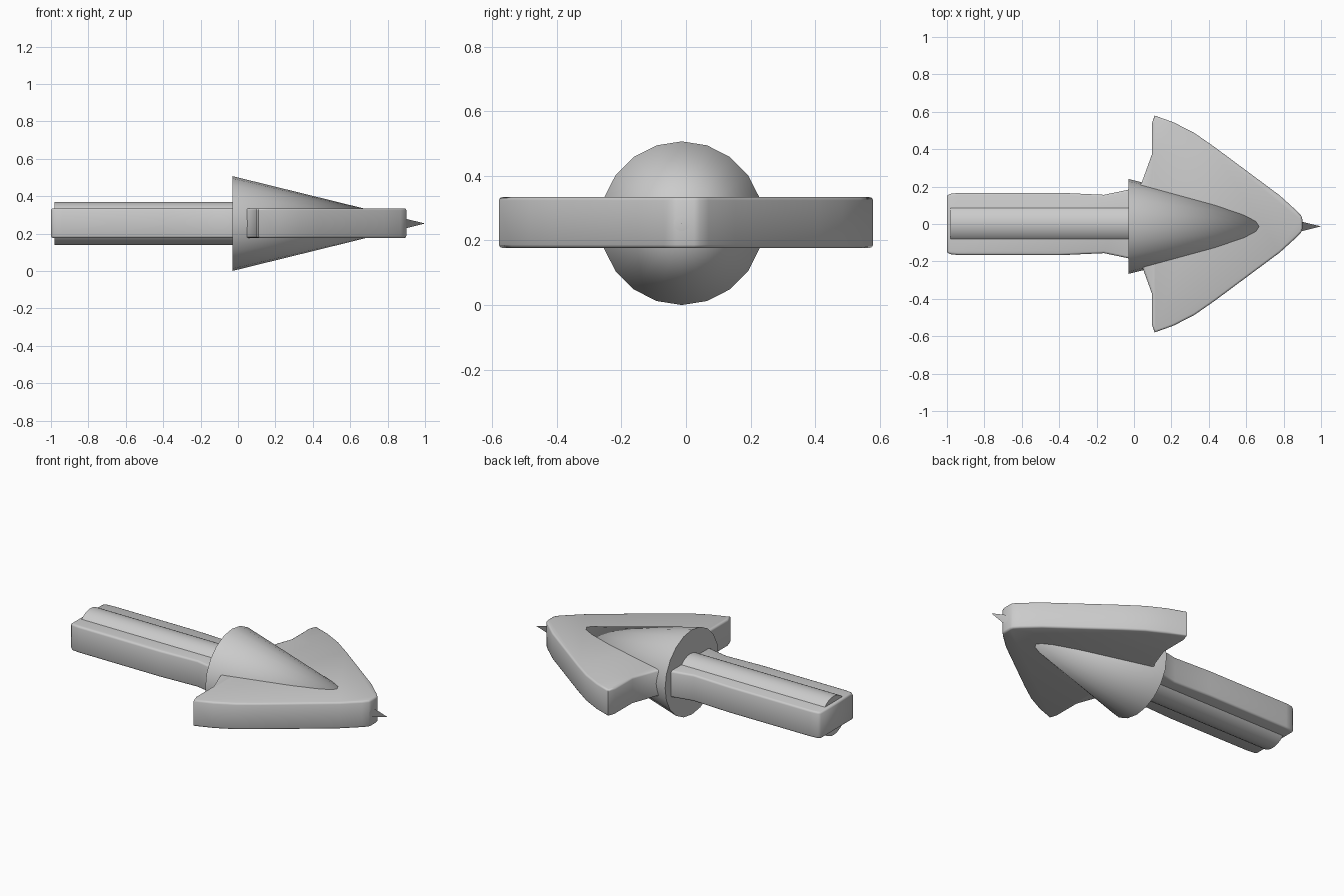
import bpy, bmesh, math

if "Cube" in bpy.data.objects:
    bpy.data.objects.remove(bpy.data.objects["Cube"])

CZ = 0.2535  # height of the arrow's axis


def smooth(obj, angle):
    bpy.ops.object.select_all(action='DESELECT')
    obj.select_set(True)
    bpy.context.view_layer.objects.active = obj
    bpy.ops.object.shade_smooth_by_angle(angle=math.radians(angle))


def axial_cone(name, x0, x1, r0, r1, y, sides):
    """Cone or cylinder lying along x, from x0 to x1."""
    bpy.ops.mesh.primitive_cone_add(
        vertices=sides, radius1=r0, radius2=r1, depth=x1 - x0,
        location=((x0 + x1) / 2, y, CZ), rotation=(0, math.pi / 2, 0))
    obj = bpy.context.object
    obj.name = name
    smooth(obj, 35)
    return obj


# Flat arrow plate: half outline mirrored across y, extruded, rim softened
half = [(-1.0, 0.15), (-0.985, 0.161), (-0.94, 0.166), (-0.4, 0.167), (-0.16, 0.156),
        (-0.035, 0.182), (0.04, 0.218), (0.095, 0.37), (0.095, 0.535),
        (0.11, 0.58), (0.215, 0.542), (0.325, 0.485), (0.43, 0.412),
        (0.78, 0.152), (0.87, 0.07), (0.896, 0.042), (0.9, 0.025)]
outline = half + [(x, -y) for x, y in reversed(half)]

bm = bmesh.new()
bottom = bm.faces.new([bm.verts.new((x, y, 0.176)) for x, y in outline])
grown = bmesh.ops.extrude_face_region(bm, geom=[bottom], use_keep_orig=True)
for v in [g for g in grown['geom'] if isinstance(g, bmesh.types.BMVert)]:
    v.co.z = 0.335
bmesh.ops.recalc_face_normals(bm, faces=bm.faces)
rim = [e for e in bm.edges if abs(e.verts[0].co.z - e.verts[1].co.z) < 1e-5]
bmesh.ops.bevel(bm, geom=rim, offset=0.011, segments=2, profile=0.5, affect='EDGES')
mesh = bpy.data.meshes.new("arrow_plate")
bm.to_mesh(mesh)
bm.free()
plate = bpy.data.objects.new("arrow_plate", mesh)
bpy.context.collection.objects.link(plate)
smooth(plate, 50)

# Round rod running through the shaft
axial_cone("shaft_rod", -0.98, 0.0, 0.116, 0.116, 0.003, 32)

# Pointed cone through the head, its tip poking out at the nose
axial_cone("head_cone", -0.03, 1.0, 0.2535, 0.0, -0.013, 20)
